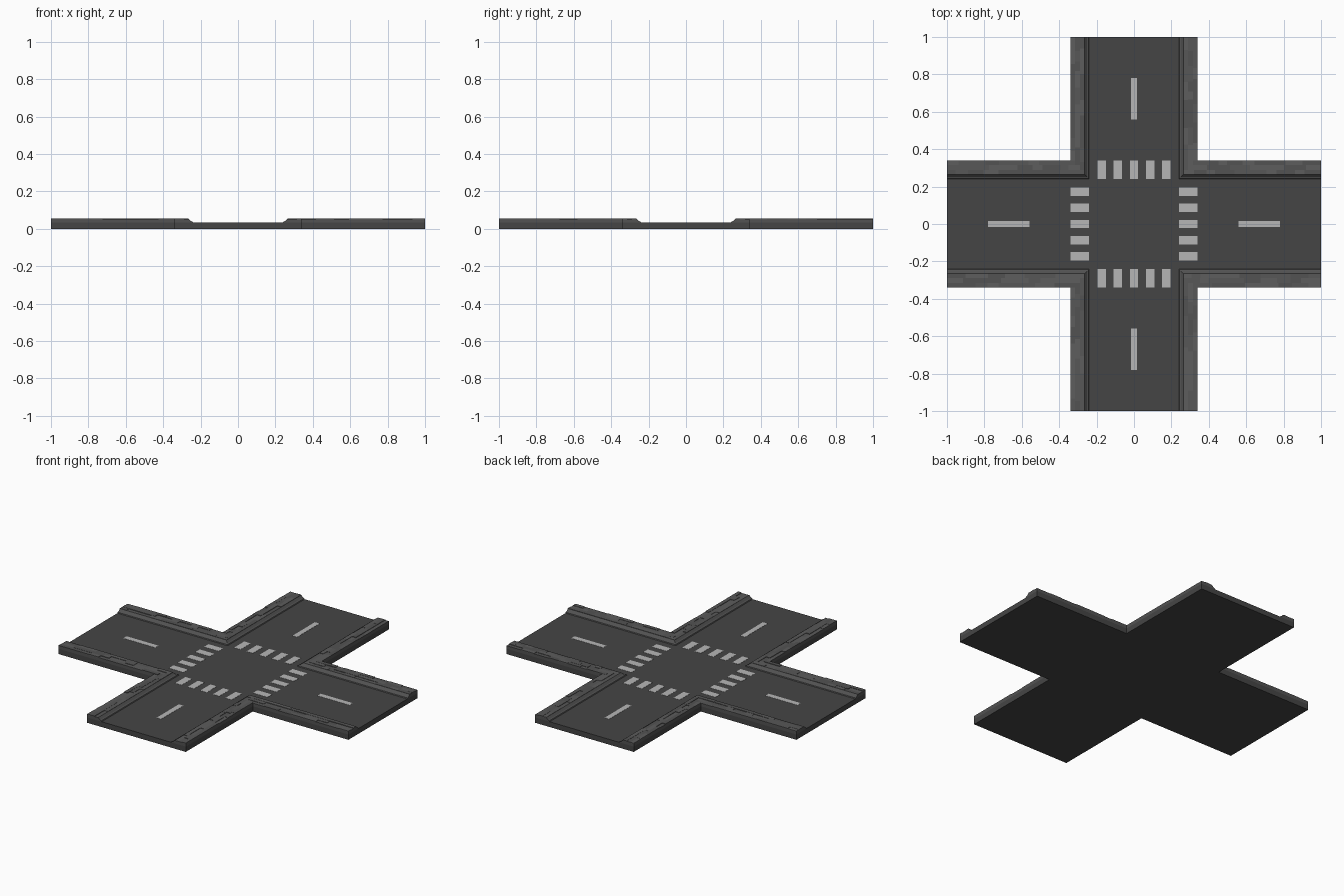
import bpy, bmesh, random

if "Cube" in bpy.data.objects:
    bpy.data.objects.remove(bpy.data.objects["Cube"])

random.seed(4)
IN, OUT, END = 0.24, 0.34, 1.0      # curb line, outer edge, arm end
ROAD, CURB, TOP = 0.033, 0.049, 0.054


def material(name, v):
    m = bpy.data.materials.new(name)
    m.diffuse_color = (v, v, v, 1)
    m.use_nodes = True
    m.node_tree.nodes["Principled BSDF"].inputs["Base Color"].default_value = m.diffuse_color
    return m


asphalt = material("asphalt", 0.06)
paint = material("paint", 0.47)
stones = [material("stone_%d" % i, 0.085 + 0.012 * i) for i in range(3)]


def finish(bm, name, mats):
    bmesh.ops.recalc_face_normals(bm, faces=bm.faces)
    me = bpy.data.meshes.new(name)
    bm.to_mesh(me)
    bm.free()
    for m in mats:
        me.materials.append(m)
    ob = bpy.data.objects.new(name, me)
    bpy.context.collection.objects.link(ob)
    return ob


def box(bm, x0, x1, y0, y1, z0, z1, mat=0, bottom=True):
    vs = [bm.verts.new((x, y, z)) for z in (z0, z1)
          for x, y in ((x0, y0), (x1, y0), (x1, y1), (x0, y1))]
    quads = [(4, 5, 6, 7), (0, 1, 5, 4), (1, 2, 6, 5), (2, 3, 7, 6), (3, 0, 4, 7)]
    if bottom:
        quads.append((3, 2, 1, 0))
    for q in quads:
        bm.faces.new([vs[i] for i in q]).material_index = mat


# Road slab: cross outline extruded upwards
bm = bmesh.new()
a, e = OUT, END
outline = [(e, -a), (e, a), (a, a), (a, e), (-a, e), (-a, a),
           (-e, a), (-e, -a), (-a, -a), (-a, -e), (a, -e), (a, -a)]
face = bm.faces.new([bm.verts.new((x, y, 0)) for x, y in outline])
ext = bmesh.ops.extrude_face_region(bm, geom=[face], use_keep_orig=True)
for v in ext["geom"]:
    if isinstance(v, bmesh.types.BMVert):
        v.co.z = ROAD
finish(bm, "road_slab", [asphalt])

# Curb: sloped profile swept round one corner with a mitre, mirrored to four
bm = bmesh.new()
profile = [(IN, ROAD), (IN + 0.003, 0.038), (IN + 0.012, 0.041), (IN + 0.024, TOP - 0.001),
           (IN + 0.027, CURB), (OUT, CURB), (OUT, ROAD)]
rings = [[bm.verts.new(f(d) + (z,)) for d, z in profile]
         for f in (lambda d: (END, d), lambda d: (d, d), lambda d: (d, END))]
for r, s in zip(rings, rings[1:]):
    for i in range(len(profile)):
        j = (i + 1) % len(profile)
        bm.faces.new((r[i], r[j], s[j], s[i]))
bm.faces.new(rings[0])
bm.faces.new(rings[2])
curb = finish(bm, "curbs", [stones[0]])
mod = curb.modifiers.new("four_corners", "MIRROR")
mod.use_axis = (True, True, False)
mod.use_mirror_merge = False

# Paving stones: irregular rows of slightly uneven blocks on every sidewalk
bm = bmesh.new()
rows = [(IN + 0.024, 0.290), (0.290, 0.316), (0.316, OUT)]
for sx in (1, -1):
    for sy in (1, -1):
        for along_x in (True, False):
            for d0, d1 in rows:
                t = d0 if along_x else d1
                while t < END - 1e-6:
                    n = t + random.uniform(0.04, 0.11)
                    if n > END - 0.03:
                        n = END
                    h = TOP + random.choice((-0.002, 0, 0.001))
                    xs, ys = ((t, n), (d0, d1)) if along_x else ((d0, d1), (t, n))
                    xs = sorted(sx * v for v in xs)
                    ys = sorted(sy * v for v in ys)
                    box(bm, *xs, *ys, CURB, h, random.randrange(3), False)
                    t = n
finish(bm, "paving_stones", stones)

# Painted markings: five crossing bars and one lane dash per arm
bars, dashes = bmesh.new(), bmesh.new()
for s in (1, -1):
    lo, hi = sorted((s * IN, s * OUT))
    for i in range(-2, 3):
        c, w = i * 0.0865, 0.022
        box(bars, lo, hi, c - w, c + w, ROAD, ROAD + 0.001)
        box(bars, c - w, c + w, lo, hi, ROAD, ROAD + 0.001)
    lo, hi = sorted((s * 0.56, s * 0.78))
    box(dashes, lo, hi, -0.016, 0.016, ROAD, ROAD + 0.001)
    box(dashes, -0.016, 0.016, lo, hi, ROAD, ROAD + 0.001)
finish(bars, "crosswalk_bars", [paint])
finish(dashes, "lane_dashes", [paint])
